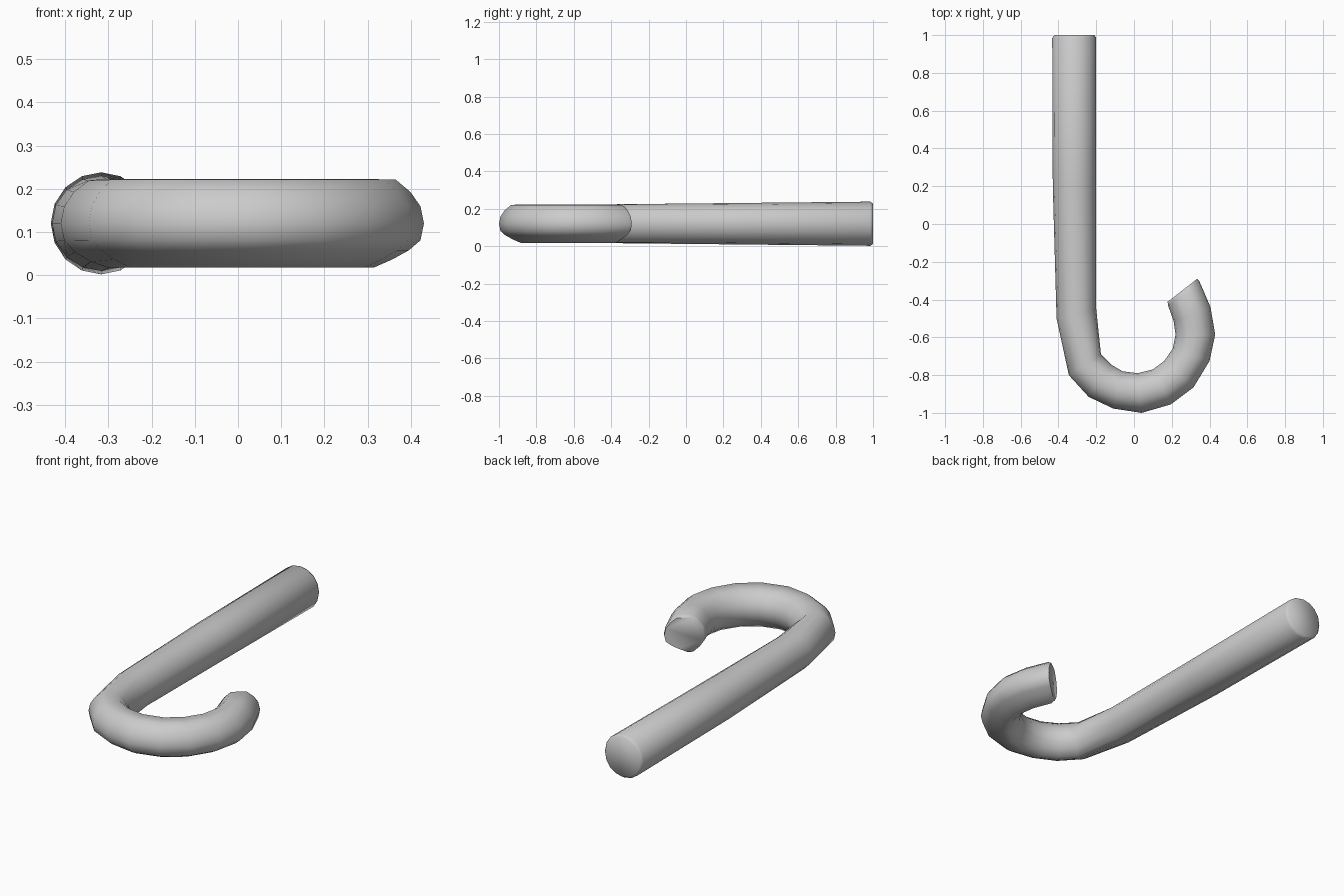
import bpy, bmesh, math

if "Cube" in bpy.data.objects:
    bpy.data.objects.remove(bpy.data.objects["Cube"])

# Hooked cane: each ring is (outer x, outer y, inner x, inner y, half height, hook blend)
RINGS = [
    (-.42, 1.0, -.21, 1.0, .108, 0), (-.433, .985, -.2, .985, .118, 0),
    (-.43, .2, -.2, .2, .110, 0), (-.41, -.5, -.2, -.45, .103, .6),
    (-.345, -.8, -.175, -.69, .102, 1), (-.24, -.915, -.12, -.745, .102, 1),
    (-.11, -.977, -.06, -.78, .102, 1), (.04, -1.0, .02, -.79, .102, 1),
    (.195, -.955, .10, -.77, .102, 1), (.315, -.865, .16, -.725, .102, 1),
    (.40, -.725, .205, -.66, .102, 1), (.43, -.585, .22, -.585, .102, 1),
    (.405, -.44, .21, -.515, .102, 1), (.347, -.305, .18, -.43, .102, 1),
    (.335, -.29, .178, -.412, .092, 1),
]
SIDES = 16
MID_Z = .12
# Slightly flattened underside and top of the hook's cross-section
FLAT = {3: (.38, .99), 5: (-.38, .99), 11: (-.38, -1), 12: (-.1, -1), 13: (.3, -.82), 14: (.67, -.61)}

bm = bmesh.new()
rings = []
for ox, oy, ix, iy, h, blend in RINGS:
    ring = []
    for k in range(SIDES):
        a = math.tau * k / SIDES
        c, s = math.cos(a), math.sin(a)
        fc, fs = FLAT.get(k, (c, s))
        c += (fc - c) * blend
        s += (fs - s) * blend
        ring.append(bm.verts.new(((ox + ix) / 2 + (ox - ix) / 2 * c,
                                  (oy + iy) / 2 + (oy - iy) / 2 * c, MID_Z + h * s)))
    rings.append(ring)

# Skin between rings and close both ends
for a, b in zip(rings, rings[1:]):
    for k in range(SIDES):
        n = (k + 1) % SIDES
        bm.faces.new((a[k], a[n], b[n], b[k]))
bm.faces.new(rings[0])
bm.faces.new(rings[-1])
bmesh.ops.recalc_face_normals(bm, faces=bm.faces[:])

mesh = bpy.data.meshes.new("hooked_cane")
bm.to_mesh(mesh)
bm.free()
cane = bpy.data.objects.new("hooked_cane", mesh)
bpy.context.collection.objects.link(cane)
bpy.context.view_layer.objects.active = cane
cane.select_set(True)
bpy.ops.object.shade_smooth_by_angle(angle=math.radians(60))
